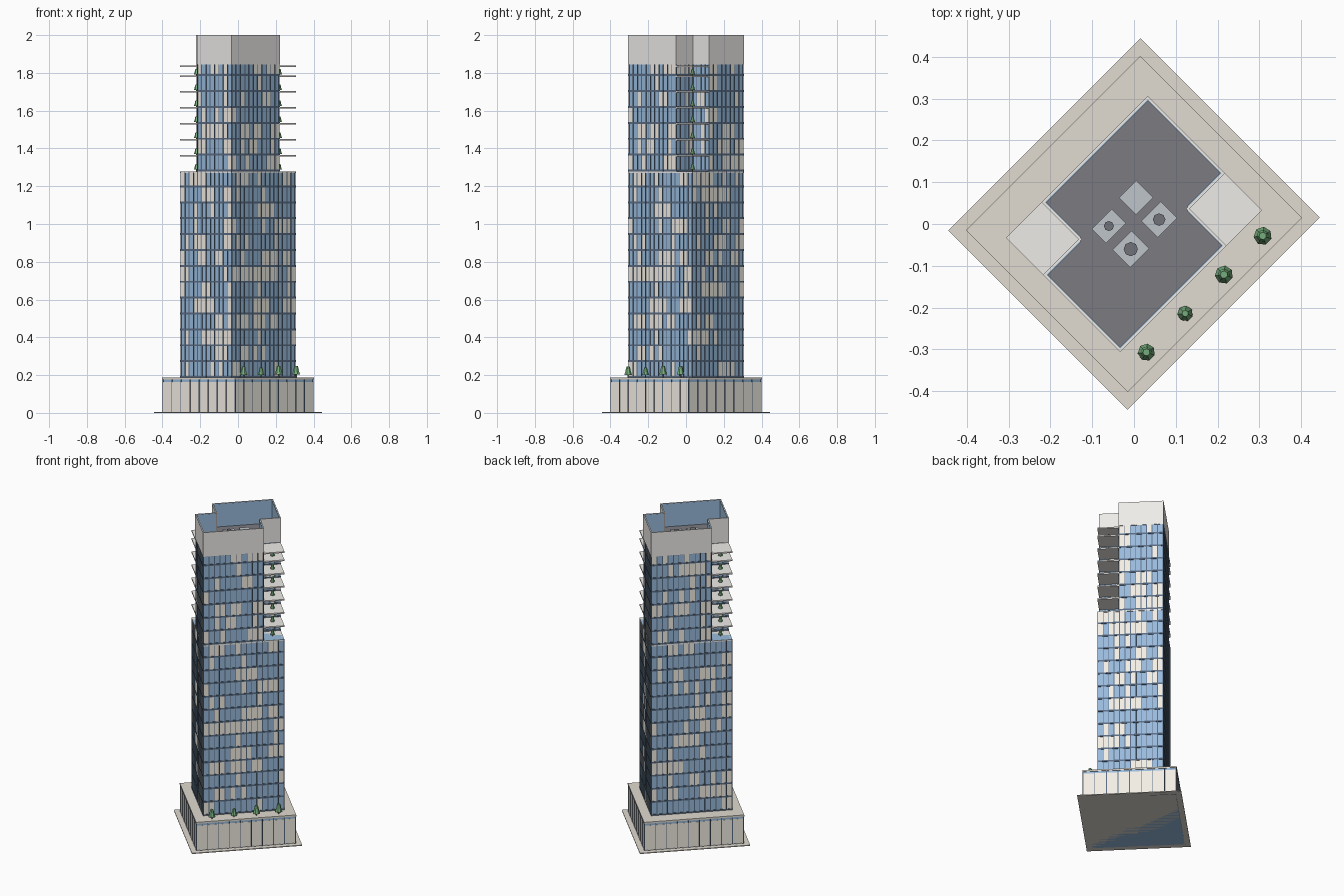
import bpy, bmesh, math, random
from mathutils import Vector, Matrix

if "Cube" in bpy.data.objects:
    bpy.data.objects.remove(bpy.data.objects["Cube"])

random.seed(7)
ROT = math.radians(45)          # whole building is turned 45 degrees
A, B = 0.237, 0.190             # tower half sizes
CU, CV = 0.117, 0.065           # inner corner of the balcony notches
FLOOR, Z0, Z_STEP, Z_TOP = 0.0842, 0.185, 1.278, 1.845


def mat(name, r, g, b):
    m = bpy.data.materials.new(name)
    m.diffuse_color = (r, g, b, 1)
    m.use_nodes = True
    m.node_tree.nodes["Principled BSDF"].inputs["Base Color"].default_value = m.diffuse_color
    return m


GLASS = mat("blue_glass", 0.32, 0.50, 0.72)
LIT = mat("lit_window", 0.90, 0.86, 0.78)
DARK = mat("dark_frame", 0.10, 0.15, 0.23)
STONE = mat("stone", 0.75, 0.71, 0.64)
PALE = mat("pale_concrete", 0.86, 0.84, 0.81)
ROOF = mat("dark_roof", 0.20, 0.20, 0.22)
METAL = mat("metal", 0.52, 0.56, 0.60)
FAN = mat("fan", 0.16, 0.17, 0.19)
LEAF = mat("leaf", 0.18, 0.42, 0.20)
TRUNK = mat("trunk", 0.30, 0.20, 0.12)


def finish(bm, name, material):
    bmesh.ops.recalc_face_normals(bm, faces=bm.faces)
    me = bpy.data.meshes.new(name)
    bm.to_mesh(me)
    bm.free()
    me.materials.append(material)
    ob = bpy.data.objects.new(name, me)
    ob.rotation_euler.z = ROT
    bpy.context.collection.objects.link(ob)
    return ob


def prism(bm, poly, z0, z1):
    lo = [bm.verts.new((x, y, z0)) for x, y in poly]
    hi = [bm.verts.new((x, y, z1)) for x, y in poly]
    bm.faces.new(lo[::-1])
    bm.faces.new(hi)
    n = len(poly)
    for i in range(n):
        j = (i + 1) % n
        bm.faces.new((lo[i], lo[j], hi[j], hi[i]))


def rect(x0, x1, y0, y1):
    return [(x0, y0), (x1, y0), (x1, y1), (x0, y1)]


def solid(name, poly, z0, z1, material):
    bm = bmesh.new()
    prism(bm, poly, z0, z1)
    return finish(bm, name, material)


def edges(poly):
    for i, p in enumerate(poly):
        p, q = Vector(p), Vector(poly[(i + 1) % len(poly)])
        d = (q - p).normalized()
        yield p, d, Vector((d.y, -d.x)), (q - p).length


def edge_box(bm, e, s0, s1, o0, o1, z0, z1):
    # box along a wall: s = distance along it, o = distance outwards
    p, d, n, _ = e
    prism(bm, [p + d * s + n * o for s, o in ((s0, o0), (s0, o1), (s1, o1), (s1, o0))], z0, z1)


def facade(name, poly, levels, pitch, chance, lit_top=0.0, band=0.010):
    # glass body, frames and randomly lit panes
    solid(name + "_glass", poly, levels[0], levels[-1], GLASS)
    frame, lit = bmesh.new(), bmesh.new()
    for e in edges(poly):
        length = e[3]
        n = max(1, round(length / pitch))
        w = length / n
        for i in range(n + 1):
            edge_box(frame, e, i * w - 0.0022, i * w + 0.0022, -0.002, 0.003, levels[0], levels[-1])
        for z0, z1 in zip(levels, levels[1:]):
            edge_box(frame, e, -0.003, length + 0.003, -0.002, 0.0028, z0, z0 + band)
            run = False
            for i in range(n):
                # lit panes tend to come in short runs
                run = random.random() < (chance + 0.22 if run else chance)
                if run:
                    edge_box(lit, e, i * w + 0.002, (i + 1) * w - 0.002, -0.002, 0.0012,
                             z0 + band * 0.9, z1 - lit_top)
    finish(frame, name + "_frames", DARK)
    finish(lit, name + "_lit_panes", LIT)


def tree(name, x, y, z, s):
    # x, y in the turned building frame
    for part, r0, r1, h0, h1, m in (("trunk", 0.004, 0.004, 0, 0.02, TRUNK),
                                    ("lower_crown", 0.022, 0.013, 0.015, 0.042, LEAF),
                                    ("upper_crown", 0.015, 0.009, 0.040, 0.062, LEAF)):
        bm = bmesh.new()
        bmesh.ops.create_cone(bm, cap_ends=True, segments=7, radius1=r0 * s, radius2=r1 * s,
                              depth=(h1 - h0) * s,
                              matrix=Matrix.Translation((x, y, z + (h0 + h1) / 2 * s)))
        finish(bm, name + "_" + part, m)


# Ground plate and podium
solid("ground_plate", rect(-0.325, 0.325, -0.303, 0.303), 0, 0.005, STONE)
facade("podium", rect(-0.291, 0.291, -0.270, 0.270), [0.0, 0.178], 0.067, 1.0, 0.014, 0.006)
solid("podium_roof", rect(-0.295, 0.295, -0.274, 0.274), 0.177, 0.187, STONE)

# Lower tower, full rectangle
n_low = 13
low = [Z0 + i * (Z_STEP - Z0) / n_low for i in range(n_low + 1)]
facade("lower_tower", rect(-A, A, -B, B), low, 0.032, 0.25)
solid("lower_tower_cap", rect(-A - 0.003, A + 0.003, -B - 0.003, B + 0.003),
      Z_STEP - 0.008, Z_STEP, PALE)

# Upper tower with two opposite corners cut away
notched = [(-A, -B), (CU, -B), (CU, -CV), (A, -CV), (A, B), (-CU, B), (-CU, CV), (-A, CV)]
up = [Z_STEP + i * FLOOR for i in range(7)] + [Z_TOP]
facade("upper_tower", notched, up, 0.032, 0.25)

# Balcony slabs and their trees in both notches
for side, sx in (("right", 1), ("left", -1)):
    xs = sorted((sx * (CU - 0.002), sx * (A + 0.003)))
    ys = sorted((-sx * (CV - 0.002), -sx * (B + 0.003)))
    for i, z in enumerate(up[1:-1] + [1.836]):
        solid(f"{side}_balcony_slab_{i}", rect(*xs, *ys), z - 0.004, z + 0.004, PALE)
    for i, z in enumerate(up[:-1]):
        tree(f"{side}_balcony_tree_{i}", sx * 0.180, -sx * 0.131, z, 0.62)

# Roof deck and parapet with a glass-coloured inner lining
solid("roof_deck", notched, Z_TOP - 0.004, Z_TOP + 0.006, ROOF)
wall, lining = bmesh.new(), bmesh.new()
for e in edges(notched):
    edge_box(wall, e, -0.003, e[3] + 0.003, -0.003, 0.003, Z_TOP, 2.0)
    edge_box(lining, e, 0.003, e[3] - 0.003, -0.005, -0.002, Z_TOP, 1.998)
finish(wall, "parapet", PALE)
finish(lining, "parapet_lining", GLASS)

# Rooftop machines: centre, size, fan radius
for i, (x, y, w, d, r) in enumerate(((-0.046, 0.039, 0.068, 0.048, 0.012),
                                     (0.048, 0.041, 0.058, 0.058, 0),
                                     (0.050, -0.035, 0.066, 0.056, 0.015),
                                     (-0.048, -0.037, 0.064, 0.060, 0.017))):
    solid(f"roof_unit_{i}", rect(x - w / 2, x + w / 2, y - d / 2, y + d / 2),
          Z_TOP, Z_TOP + 0.045, METAL)
    if r:
        bm = bmesh.new()
        bmesh.ops.create_cone(bm, cap_ends=True, segments=8, radius1=r, radius2=r, depth=0.008,
                              matrix=Matrix.Translation((x, y, Z_TOP + 0.049)))
        finish(bm, f"roof_fan_{i}", FAN)

# Row of trees on the podium
for i, s in enumerate((0.95, 0.85, 1.0, 1.0)):
    tree(f"podium_tree_{i}", -0.196 + i * 0.1312, -0.238, 0.187, s)
